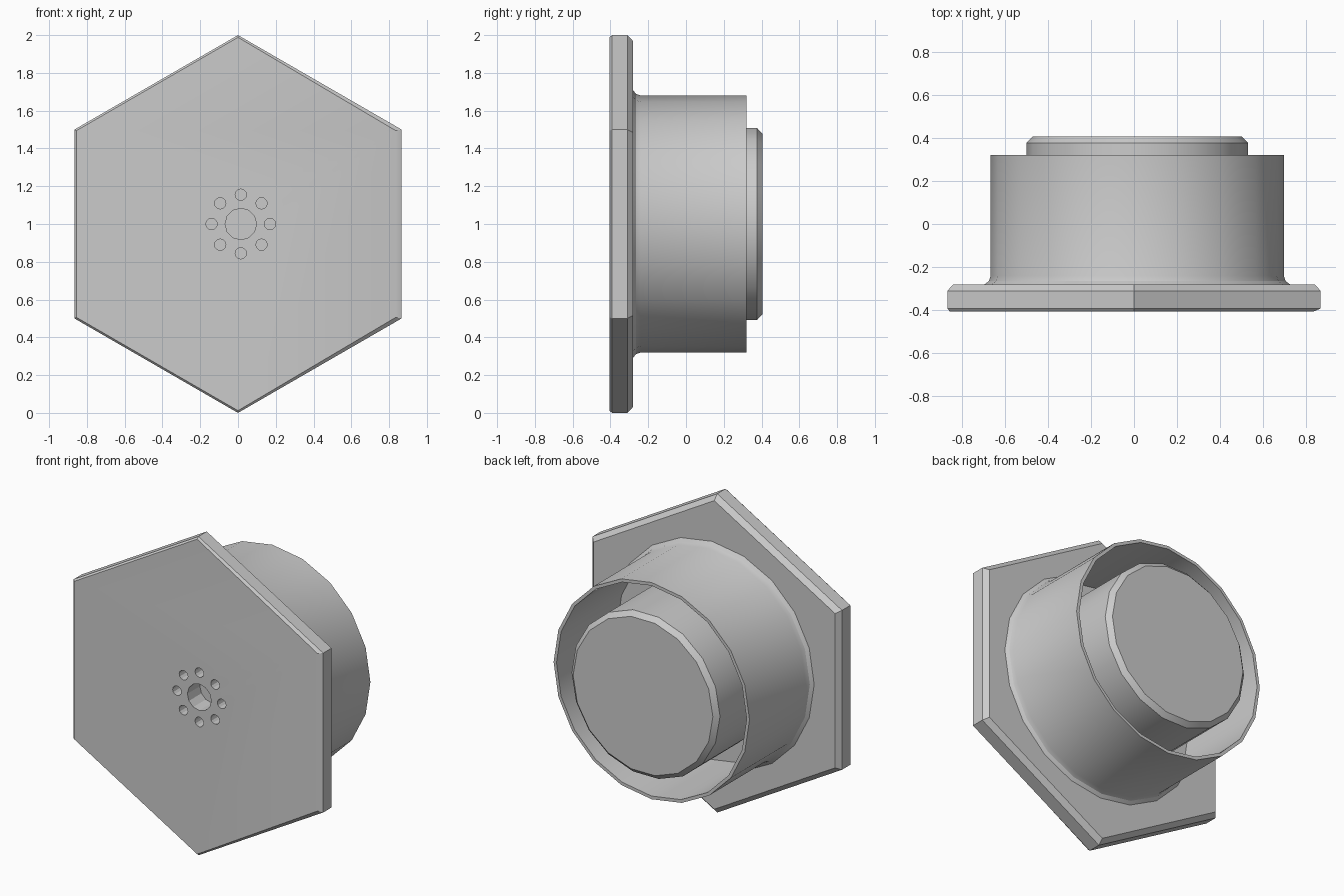
import bpy, bmesh, math

cube = bpy.data.objects.get("Cube")
if cube:
    bpy.data.objects.remove(cube, do_unlink=True)

# Single grey finish
grey = bpy.data.materials.new("plain_grey")
grey.use_nodes = True
colour = (0.6, 0.6, 0.6, 1)
grey.diffuse_color = colour
grey.node_tree.nodes["Principled BSDF"].inputs["Base Color"].default_value = colour

AXIS_X, AXIS_Z = 0.015, 1.0


def loft(name, profile, sides, cx=0.0, cz=AXIS_Z, phase=0.0, closed=False):
    """Sweep (radius, y) points round an axis along y; cap the ends or close the loop."""
    bm = bmesh.new()
    rings = []
    for r, y in profile:
        angles = [phase + math.tau * i / sides for i in range(sides)]
        rings.append([bm.verts.new((cx + r * math.sin(a), y, cz + r * math.cos(a)))
                      for a in angles])
    pairs = list(zip(rings, rings[1:]))
    if closed:
        pairs.append((rings[-1], rings[0]))
    else:
        bm.faces.new(rings[0])
        bm.faces.new(rings[-1])
    for a, b in pairs:
        for i in range(sides):
            j = (i + 1) % sides
            bm.faces.new((a[i], a[j], b[j], b[i]))
    bmesh.ops.recalc_face_normals(bm, faces=bm.faces[:])
    mesh = bpy.data.meshes.new(name)
    bm.to_mesh(mesh)
    bm.free()
    mesh.materials.append(grey)
    obj = bpy.data.objects.new(name, mesh)
    bpy.context.collection.objects.link(obj)
    return obj


def activate(obj):
    bpy.ops.object.select_all(action='DESELECT')
    obj.select_set(True)
    bpy.context.view_layer.objects.active = obj


def smooth(obj):
    activate(obj)
    bpy.ops.object.shade_smooth_by_angle(angle=math.radians(28))


# Hexagonal plate with chamfered rims, wider on the left front edge
plate = loft("hex_plate", [(0.988, -0.405), (1.0, -0.392), (1.0, -0.31), (0.968, -0.28)], 6)
for v in plate.data.vertices:
    if v.co.y < -0.4 and v.co.x > 0.1:
        v.co.x -= 0.02

# Central hole and eight small holes round it
holes = [(AXIS_X, AXIS_Z, 0.083)]
for i in range(8):
    a = math.tau * i / 8
    holes.append((AXIS_X + 0.155 * math.cos(a), AXIS_Z + 0.155 * math.sin(a), 0.03))
for x, z, r in holes:
    cutter = loft("hole_cutter", [(r, -0.5), (r, -0.2)], 12, cx=x, cz=z)
    cutter.hide_render = True
    activate(plate)
    mod = plate.modifiers.new("hole", 'BOOLEAN')
    mod.operation = 'DIFFERENCE'
    mod.solver = 'EXACT'
    mod.object = cutter
    bpy.ops.object.modifier_apply(modifier=mod.name)
    bpy.data.objects.remove(cutter, do_unlink=True)
smooth(plate)

# Thin outer sleeve with a flared foot
sleeve = loft("outer_sleeve",
              [(0.71, -0.281), (0.689, -0.265), (0.68, -0.24), (0.68, 0.32),
               (0.66, 0.32), (0.66, -0.281)],
              20, cx=AXIS_X, closed=True)
smooth(sleeve)

# Solid inner core with a chamfered end
core = loft("inner_core", [(0.515, -0.281), (0.515, 0.377), (0.485, 0.405)],
            18, cx=AXIS_X, phase=math.radians(10))
smooth(core)
